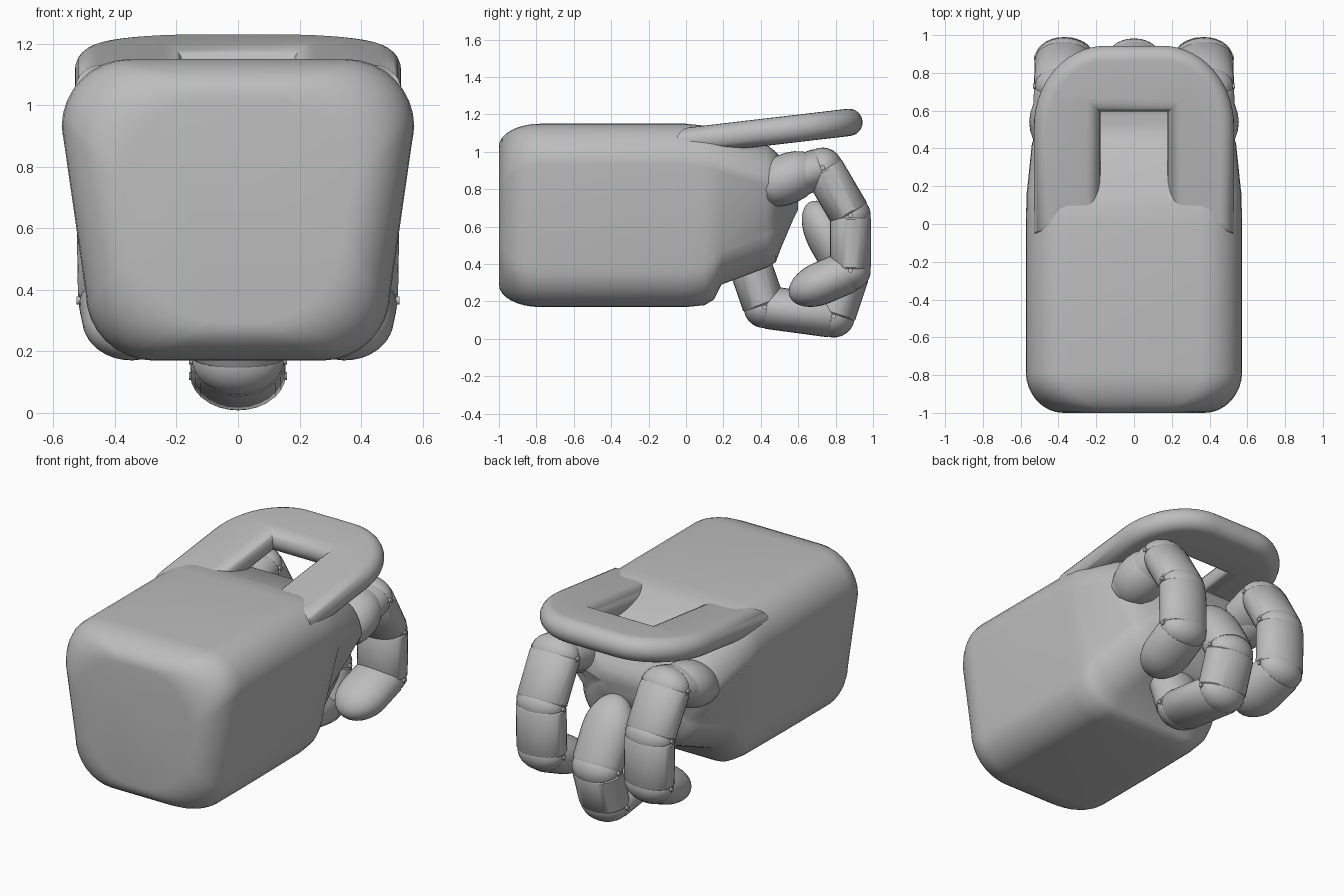
import bpy, bmesh
from math import sin, cos, pi, copysign
from mathutils import Vector

cube = bpy.data.objects.get("Cube")
if cube:
    bpy.data.objects.remove(cube, do_unlink=True)

grey = bpy.data.materials.new("plain grey")
grey.use_nodes = True
grey.diffuse_color = (0.51, 0.51, 0.51, 1)
grey.node_tree.nodes["Principled BSDF"].inputs["Base Color"].default_value = grey.diffuse_color


def loft(name, rings, angle=0.6):
    """Skin a list of equal-length point rings and cap both ends."""
    bm = bmesh.new()
    rows = [[bm.verts.new(p) for p in ring] for ring in rings]
    n = len(rows[0])
    for a, b in zip(rows, rows[1:]):
        for i in range(n):
            j = (i + 1) % n
            bm.faces.new((a[i], a[j], b[j], b[i]))
    bm.faces.new(rows[0])
    bm.faces.new(rows[-1])
    bmesh.ops.recalc_face_normals(bm, faces=bm.faces)
    mesh = bpy.data.meshes.new(name)
    bm.to_mesh(mesh)
    bm.free()
    mesh.materials.append(grey)
    obj = bpy.data.objects.new(name, mesh)
    bpy.context.collection.objects.link(obj)
    bpy.ops.object.select_all(action='DESELECT')
    obj.select_set(True)
    bpy.context.view_layer.objects.active = obj
    bpy.ops.object.shade_smooth_by_angle(angle=angle)
    return obj


# Housing: rounded trapezoid sections along y
def section(y, top, bottom, wide, narrow, r, steps=8):
    corners = [(wide, top, 0), (-wide, top, 1), (-narrow, bottom, 2), (narrow, bottom, 3)]
    ring = []
    for x, z, q in corners:
        cx, cz = x - copysign(r, x), z + (r if q > 1 else -r)
        for k in range(steps + 1):
            a = (q + k / steps) * pi / 2
            ring.append((cx + r * cos(a), y, cz + r * sin(a)))
    return ring


# Front end rounds over into a nearly circular flat face
rings = []
for k in range(9):
    a = k / 8 * pi / 2
    t = 1 - sin(a)
    rings.append(section(-0.78 - 0.22 * cos(a), 1.15 - 0.12 * t, 0.17 + 0.12 * t,
                         0.573 - 0.2 * t, 0.495 - 0.15 * t, 0.22 + 0.09 * t))
for row in [(-0.4, 1.15, 0.17, 0.573, 0.495, 0.22), (0, 1.15, 0.17, 0.573, 0.49, 0.22),
            (0.1, 1.14, 0.18, 0.57, 0.485, 0.22), (0.15, 1.125, 0.21, 0.57, 0.475, 0.22),
            (0.19, 1.11, 0.29, 0.565, 0.46, 0.22), (0.43, 1.04, 0.38, 0.54, 0.4, 0.22),
            (0.48, 1.0, 0.41, 0.51, 0.35, 0.2), (0.51, 0.97, 0.49, 0.46, 0.3, 0.18),
            (0.54, 0.92, 0.56, 0.4, 0.25, 0.15), (0.57, 0.87, 0.63, 0.3, 0.2, 0.1),
            (0.6, 0.82, 0.69, 0.2, 0.15, 0.06)]:
    rings.append(section(*row))
loft("housing", rings, 0.9)


# Guard loop: U outline, inset ring by ring for a rounded edge
def guard_outline(d, z):
    inner_x, inner_y, start = 0.178 + d, 0.6 + d, -0.05 + d
    pts = [(inner_x, start, z), (0.53 - d, start, z)]
    rx, ry = 0.38 - d, 0.43 - d
    for k in range(15):
        a = k / 14 * pi / 2
        pts.append((0.15 + rx * cos(a), 0.52 + ry * sin(a), z))
    pts += [(-x, y, z) for x, y, z in reversed(pts)]
    return pts + [(-inner_x, inner_y, z), (inner_x, inner_y, z)]


half = 0.073
rings = []
for k in range(13):
    a = (k / 12 - 0.5) * pi
    rings.append(guard_outline(half * (1 - cos(a)), half * sin(a)))
guard = loft("guard_loop", rings, 0.9)
guard.location.z = 1.055
guard.rotation_euler.x = 0.117


# Finger pieces: elliptical tubes in the y-z plane
def tube(name, p0, p1, profile, wide=0.155, deep=0.11, sides=28):
    p0, p1 = Vector(p0), Vector(p1)
    along = (p1 - p0).normalized()
    side = Vector((1, 0, 0))
    side = (side - along * side.dot(along)).normalized()
    normal = along.cross(side)
    rings = []
    for t, s in profile:
        c = p0.lerp(p1, t)
        rings.append([c + side * (wide * s * cos(2 * pi * i / sides)) +
                      normal * (deep * s * sin(2 * pi * i / sides)) for i in range(sides)])
    return loft(name, rings)


SHELL = [(0, 0.96), (0.03, 1), (0.97, 1), (1, 0.96)]
TIP = [(0, 0.96), (0.04, 1)] + [(0.45 + 0.55 * sin(k * pi / 20), max(cos(k * pi / 20), 0.04)) for k in range(11)]
BALL = [((1 - cos(k * pi / 12)) / 2, max(sin(k * pi / 12), 0.03)) for k in range(13)]


def pin(name, centre, radius=0.013, depth=0.008):
    """Small round hinge pin lying along x."""
    c = Vector(centre)
    loft(name, [[c + Vector((x, radius * cos(a * pi / 6), radius * sin(a * pi / 6)))
                 for a in range(12)] for x in (-depth, depth)])


def finger(name, joints, gap=0.012, deep=0.11):
    """Shell segments between joints, a rounded joint at each bend, rounded tip at the end."""
    pts = [Vector(j) for j in joints]
    last = len(pts) - 2
    for i, (a, b) in enumerate(zip(pts, pts[1:])):
        d = (b - a).normalized() * gap
        start = a if i == 0 else a + d
        if i == last:
            tube(name + "_tip", start, b, TIP, deep=deep * 1.04)
        else:
            tube(f"{name}_segment_{i + 1}", start, b - d, SHELL, deep=deep)
    for i, p in enumerate(pts[1:-1], 1):
        bend = (pts[i + 1] - pts[i - 1]).normalized() * deep * 0.98
        tube(f"{name}_joint_{i}", p - bend, p + bend, BALL, wide=0.15, deep=deep * 0.98)
        for s in (-1, 1):
            pin(f"{name}_pin_{i}", p + Vector((s * 0.152, 0, 0)))


# Two upper fingers with knuckles, and the thumb below
for label, s in (("left", 1), ("right", -1)):
    tube(label + "_knuckle", (s * 0.4, 0.36, 0.77), (s * 0.4, 0.72, 0.94), BALL, wide=0.155, deep=0.135)
    finger(label + "_finger", [(s * 0.38, 0.42, 0.81), (s * 0.375, 0.73, 0.915), (s * 0.37, 0.88, 0.66),
                               (s * 0.365, 0.88, 0.365), (s * 0.335, 0.555, 0.225)])
finger("thumb", [(0, 0.33, 0.43), (0, 0.42, 0.17), (0, 0.79, 0.12), (0, 0.87, 0.36), (0, 0.66, 0.73)], deep=0.115)
